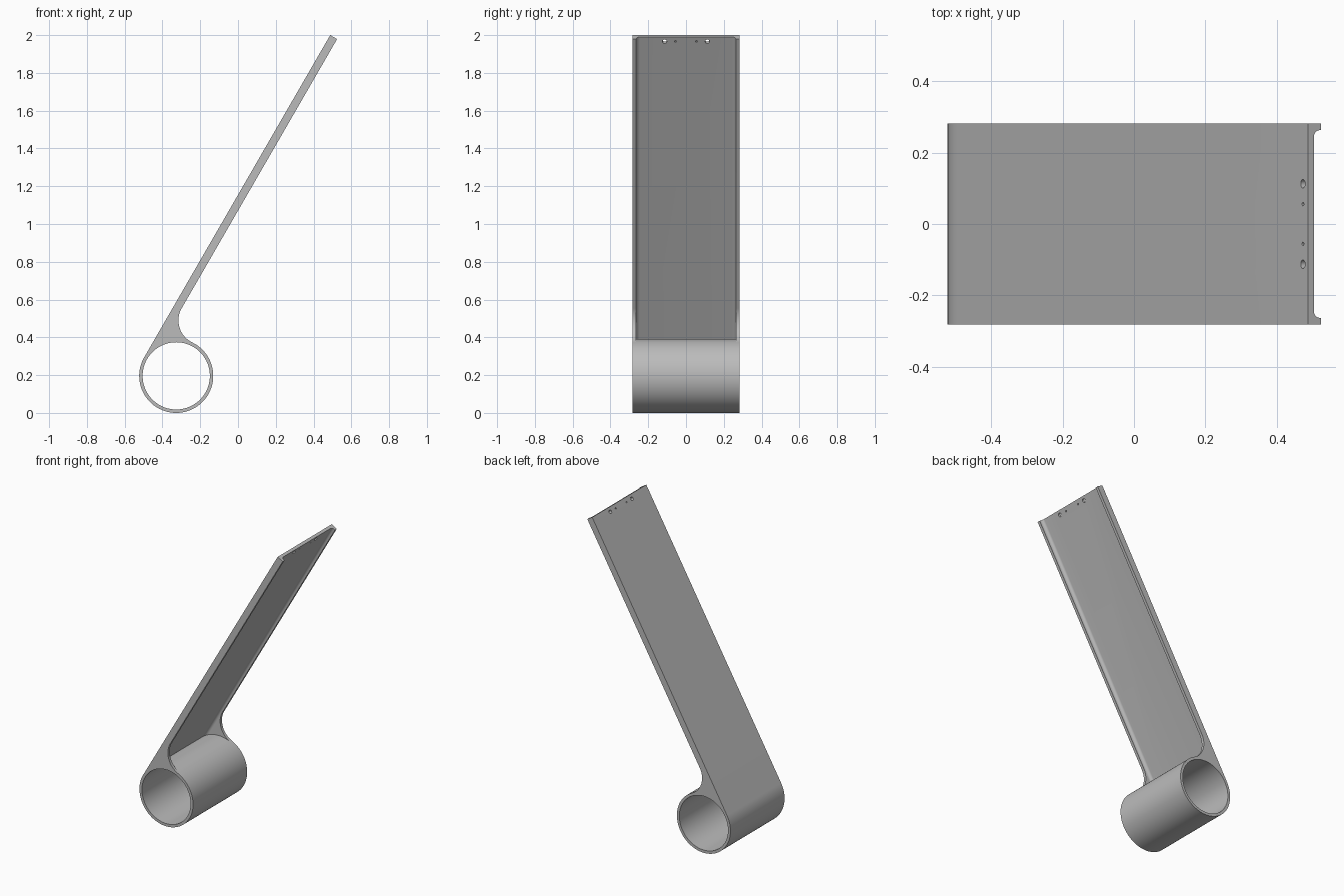
import bpy, bmesh
from math import sin, cos, pi, radians, atan2, sqrt, hypot
from mathutils import Vector

if "Cube" in bpy.data.objects:
    bpy.data.objects.remove(bpy.data.objects["Cube"])

# Main dimensions
R, BORE, HALF = 0.196, 0.178, 0.2825       # ring radii, half depth
RIM, WEB, RIB = 0.042, 0.019, 0.019        # arm thickness, web, side rib width
FILLET, CORNER = 0.13, 0.02
CENTRE = Vector((-0.327, 0, R))
ALONG = Vector((cos(radians(60)), 0, sin(radians(60))))   # up the arm
OUT = Vector((-ALONG.z, 0, ALONG.x))                      # out of the arm's back
ACROSS = Vector((0, 1, 0))
LENGTH = (2 - R - R * OUT.z) / ALONG.z

grey = bpy.data.materials.new("plain grey")
grey.use_nodes = True
grey.diffuse_color = (0.5, 0.5, 0.5, 1)
grey.node_tree.nodes["Principled BSDF"].inputs["Base Color"].default_value = (0.5, 0.5, 0.5, 1)


def place(u, n, y):
    return CENTRE + ALONG * u + OUT * n + ACROSS * y


def arc(cx, cy, r, a0, a1, steps):
    return [(cx + r * cos(a0 + (a1 - a0) * i / steps),
             cy + r * sin(a0 + (a1 - a0) * i / steps)) for i in range(steps + 1)]


def prism(name, points, sweep):
    """Extrude a closed outline by the given vector."""
    bm = bmesh.new()
    face = bm.faces.new([bm.verts.new(p) for p in points])
    extra = bmesh.ops.extrude_face_region(bm, geom=[face])["geom"]
    bmesh.ops.translate(bm, vec=sweep, verts=[v for v in extra if isinstance(v, bmesh.types.BMVert)])
    bmesh.ops.recalc_face_normals(bm, faces=bm.faces)
    mesh = bpy.data.meshes.new(name)
    bm.to_mesh(mesh)
    bm.free()
    mesh.materials.append(grey)
    obj = bpy.data.objects.new(name, mesh)
    bpy.context.collection.objects.link(obj)
    return obj


def cut(target, tool):
    """Subtract the tool and throw it away."""
    mod = target.modifiers.new("cut", "BOOLEAN")
    mod.operation, mod.solver, mod.object = "DIFFERENCE", "EXACT", tool
    bpy.ops.object.select_all(action="DESELECT")
    bpy.context.view_layer.objects.active = target
    target.select_set(True)
    bpy.ops.object.modifier_apply(modifier=mod.name)
    bpy.data.objects.remove(tool)


def cylinder_y(name, r, half, steps=96):
    ring = arc(0, 0, r, 0, 2 * pi, steps)[:-1]
    return prism(name, [place(u, n, -half) for u, n in ring], ACROSS * 2 * half)


# Side outline: ring, tangent arm and the fillet that joins them
inner = R - RIM
fn = inner - FILLET
fu = sqrt((R + FILLET) ** 2 - fn ** 2)
touch = atan2(fn, fu)
outline = arc(0, 0, R, pi / 2, 2 * pi + touch, 80)
outline += arc(fu, fn, FILLET, pi + touch, pi / 2, 24)[1:]
outline += [(LENGTH, inner), (LENGTH, R)]
body = prism("angled_arm_with_ring", [place(u, n, -HALF) for u, n in outline], ACROSS * 2 * HALF)

# Rounded channel between the side ribs, stopping at the ring
w, floor = HALF - RIB, R - WEB
section = arc(w - CORNER, floor - CORNER, CORNER, 0, pi / 2, 8)
section += arc(CORNER - w, floor - CORNER, CORNER, pi / 2, pi, 8)
section += [(-w, -0.3), (w, -0.3)]
channel = prism("channel_cutter", [place(0.05, n, y) for y, n in section], ALONG * LENGTH)
cut(channel, cylinder_y("ring_keeper", R + 0.0002, 0.4))
cut(body, channel)

# Ring bore
cut(body, cylinder_y("bore_cutter", BORE, 0.4))

# Small holes near the free end
for y, r in ((-0.113, 0.012), (-0.056, 0.005), (0.056, 0.005), (0.113, 0.012)):
    circle = arc(LENGTH - 0.028, y, r, 0, 2 * pi, 20)[:-1]
    cut(body, prism("hole_cutter", [place(u, 0.1, v) for u, v in circle], OUT * 0.2))

bpy.ops.object.select_all(action="DESELECT")
body.select_set(True)
bpy.context.view_layer.objects.active = body
bpy.ops.object.shade_smooth_by_angle(angle=radians(30))
